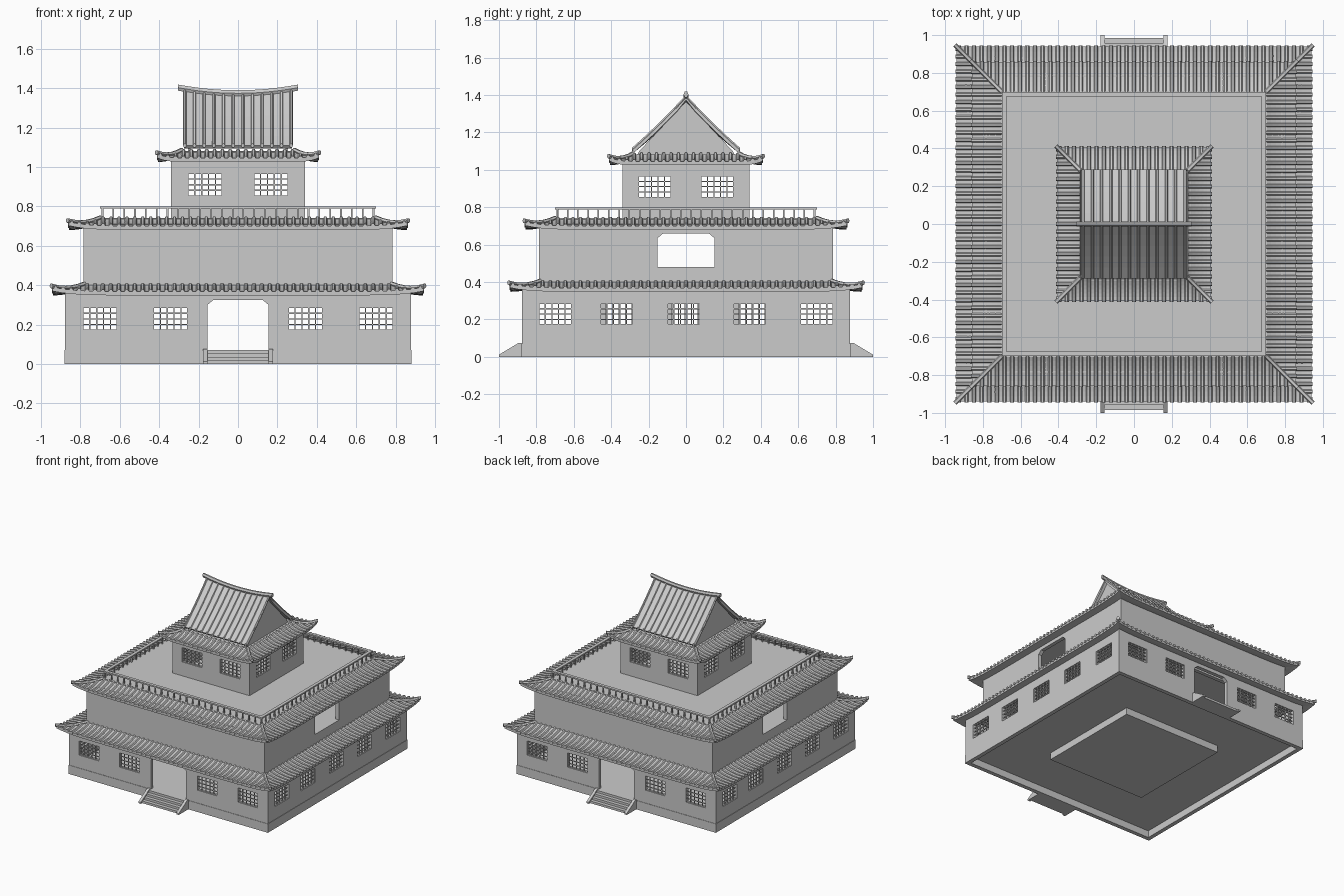
import bpy, bmesh
from math import cos, sin, pi
from mathutils import Vector, Matrix

if "Cube" in bpy.data.objects:
    bpy.data.objects.remove(bpy.data.objects["Cube"])


def finish(bm, name, recalc=True):
    if recalc:
        bmesh.ops.recalc_face_normals(bm, faces=bm.faces)
    me = bpy.data.meshes.new(name)
    bm.to_mesh(me)
    bm.free()
    ob = bpy.data.objects.new(name, me)
    bpy.context.collection.objects.link(ob)
    return ob


def box(bm, x0, x1, y0, y1, z0, z1):
    m = Matrix.Translation(((x0+x1)/2, (y0+y1)/2, (z0+z1)/2)) @ Matrix.Diagonal((x1-x0, y1-y0, z1-z0, 1))
    return bmesh.ops.create_cube(bm, size=1, matrix=m)['verts']


def slab(name, r, z0, z1):
    bm = bmesh.new()
    box(bm, -r, r, -r, r, z0, z1)
    return finish(bm, name)


def prism(bm, pts, vec):
    """Extrude a closed 3D polygon along vec."""
    a = [bm.verts.new(p) for p in pts]
    b = [bm.verts.new(Vector(p) + Vector(vec)) for p in pts]
    n = len(a)
    bm.faces.new(a)
    bm.faces.new(b[::-1])
    for i in range(n):
        bm.faces.new((a[i], a[(i+1) % n], b[(i+1) % n], b[i]))
    return a + b


def tube(bm, path, side, w, h):
    """Six-sided bar along a path."""
    rings = [[bm.verts.new(p + side*(w*cos(k*pi/3)) + Vector((0, 0, h*sin(k*pi/3)))) for k in range(6)]
             for p in path]
    for a, b in zip(rings, rings[1:]):
        for k in range(6):
            bm.faces.new((a[k], a[(k+1) % 6], b[(k+1) % 6], b[k]))
    bm.faces.new(rings[0])
    bm.faces.new(rings[-1][::-1])


def spin(bm, verts, q):
    bmesh.ops.rotate(bm, verts=verts, cent=(0, 0, 0), matrix=Matrix.Rotation(q*pi/2, 3, 'Z'))


def apply_mods(ob):
    dg = bpy.context.evaluated_depsgraph_get()
    me = bpy.data.meshes.new_from_object(ob.evaluated_get(dg))
    ob.modifiers.clear()
    ob.data = me


# Storey walls: hollow shell with window and door openings, plus lattices
def storey(name, r, z0, z1, wins, wz, doors, dz, dw):
    """wins[q] = window centres on side q, doors = sides with an opening."""
    T = 0.03
    walls = slab(name + "_walls", r, z0, z1)
    hollow = slab("hollow_cutter", r - T, z0 - .1, z1 + .1)
    cut, lat = bmesh.new(), bmesh.new()
    hw = 0.087
    for q in range(4):
        for c in wins[q % 2]:
            spin(cut, box(cut, c-hw, c+hw, -r-.02, -r+T+.02, *wz), q)
            for i in range(6):
                x = c - hw + i*hw*2/5
                spin(lat, box(lat, x-.003, x+.003, -r+.006, -r+.014, *wz), q)
            for i in range(5):
                z = wz[0] + i*(wz[1]-wz[0])/4
                spin(lat, box(lat, c-hw, c+hw, -r+.007, -r+.013, z-.003, z+.003), q)
        if q in doors:
            y = -r - .02
            a, b = dz
            prof = [(-dw, a), (dw, a), (dw, b-.025), (dw-.012, b-.015), (dw-.03, b),
                    (-dw+.03, b), (-dw+.012, b-.015), (-dw, b-.025)]
            spin(cut, prism(cut, [(p, y, z) for p, z in prof], (0, T+.04, 0)), q)
    cutter = finish(cut, "opening_cutter")
    for c in (hollow, cutter):
        c.hide_render = True
        if c.data.vertices:
            m = walls.modifiers.new("cut", 'BOOLEAN')
            m.operation, m.solver, m.object = 'DIFFERENCE', 'EXACT', c
    apply_mods(walls)
    for c in (hollow, cutter):
        bpy.data.objects.remove(c)
    if lat.verts:
        finish(lat, name + "_window_lattice")
    else:
        lat.free()


storey("ground_storey", .877, 0, .37, [(-.7, -.342, .342, .7), (-.7, -.37, -.013, .34, .7)],
       (.172, .286), (0, 2), (.07, .325), .155)
storey("middle_storey", .785, .36, .71, [(), ()], (0, 0), (1, 3), (.48, .66), .152)
storey("top_storey", .34, .74, 1.05, [(-.167, .167), (-.167, .167)], (.853, .967), (), (0, 0), 0)

# Floors, ceilings and hidden foundation block
slab("ground_floor", .86, .055, .07)
slab("foundation_block", .435, 0, .055)
slab("middle_floor", .77, .46, .48)
slab("terrace", .705, .715, .742)
slab("top_ceiling", .30, 1.04, 1.075)

# Plinth band around the ground storey
bm = bmesh.new()
for q in range(4):
    spin(bm, box(bm, -.88, .88, -.88, -.87, 0, .07), q)
finish(bm, "plinth")


# Tiled skirt roofs with upturned corners
def skirt_roof(name, ri, ro, zt, ze, lift=.022):
    def pt(x, t):
        r = ri + (ro-ri)*t
        return Vector((x, -r, zt + (ze-zt)*(1-(1-t)**2) + lift*min(1, abs(x)/r)**10*t*t))
    surf, ribs = bmesh.new(), bmesh.new()
    NS, NT = 40, 6
    for q in range(4):
        g = [[surf.verts.new(pt((2*i/NS-1)*(ri+(ro-ri)*j/NT), j/NT)) for j in range(NT+1)]
             for i in range(NS+1)]
        for i in range(NS):
            for j in range(NT):
                surf.faces.new((g[i][j], g[i][j+1], g[i+1][j+1], g[i+1][j]))
        spin(surf, [v for col in g for v in col], q)
        start = len(ribs.verts)
        n = int(ro/.04)
        for i in range(-n, n+1):
            x = i*(ro-.012)/n
            t0 = max(0, (abs(x)-ri)/(ro-ri))
            tube(ribs, [pt(x, t0+(1.03-t0)*k/5) for k in range(6)], Vector((1, 0, 0)), .011, .011)
        hip = [pt(ri+(ro-ri)*t, t) + Vector((0, 0, .004)) for t in (0, .2, .4, .6, .8, 1, 1.05)]
        tube(ribs, hip, Vector((.7071, .7071, 0)), .012, .013)
        spin(ribs, list(ribs.verts)[start:], q)
    bmesh.ops.remove_doubles(surf, verts=surf.verts, dist=1e-4)
    ob = finish(surf, name, False)
    m = ob.modifiers.new("thickness", 'SOLIDIFY')
    m.thickness, m.offset = .02, -1
    apply_mods(ob)
    finish(ribs, name + "_tile_ribs")


skirt_roof("lower_roof", .78, .94, .402, .368)
skirt_roof("middle_roof", .70, .858, .738, .70)
skirt_roof("upper_roof", .285, .408, 1.082, 1.045)

# Terrace railing
bm = bmesh.new()
for q in range(4):
    spin(bm, box(bm, -.70, .70, -.70, -.675, .789, .80), q)
    for i in range(26):
        x = -.688 + i*.05504
        if i < 25:
            spin(bm, box(bm, x-.004, x+.004, -.693, -.683, .735, .79), q)
finish(bm, "terrace_railing")


# Saddle-shaped gable roof
def ridge(x):
    return 1.368 + .028*(x/.3)**2


def slope(x, v, s):
    return Vector((x, s*v*.288, 1.108 + (ridge(x)-1.108)*(1-v) - .03*v*(1-v)))


surf, ribs = bmesh.new(), bmesh.new()
g = [[surf.verts.new(slope(-.275+.55*i/12, abs(j)/5, 1 if j > 0 else -1)) for j in range(-5, 6)]
     for i in range(13)]
for i in range(12):
    for j in range(10):
        surf.faces.new((g[i][j], g[i+1][j], g[i+1][j+1], g[i][j+1]))
for s in (-1, 1):
    for i in range(12):
        x = -.27 + .54*i/11
        tube(ribs, [slope(x, k/5, s) for k in range(6)], Vector((1, 0, 0)), .008, .012)
roof = finish(surf, "gable_roof", False)
m = roof.modifiers.new("thickness", 'SOLIDIFY')
m.thickness, m.offset = .018, -1
apply_mods(roof)
finish(ribs, "gable_roof_ribs")

# Ridge beam and triangular gable walls
bm = bmesh.new()
xs = [-.305 + .61*i/12 for i in range(13)]
tube(bm, [Vector((x, 0, ridge(x)+.006)) for x in xs], Vector((0, 1, 0)), .013, .018)
finish(bm, "ridge_beam")
bm = bmesh.new()
for x in (-.255, .24):
    prism(bm, [(x, -.265, 1.07), (x, .265, 1.07), (x, .25, 1.10), (x, 0, 1.365), (x, -.25, 1.10)], (.015, 0, 0))
finish(bm, "gable_walls")

# Front and back stairs with sloping side walls
bm = bmesh.new()
for q in (0, 2):
    for i in range(4):
        spin(bm, box(bm, -.158, .158, -.985+i*.028, -.87, i*.0175, (i+1)*.0175), q)
    for x in (-.178, .156):
        spin(bm, prism(bm, [(x, -1, 0), (x, -1, .012), (x, -.895, .075), (x, -.87, .075), (x, -.87, 0)],
                       (.022, 0, 0)), q)
finish(bm, "stairs")
